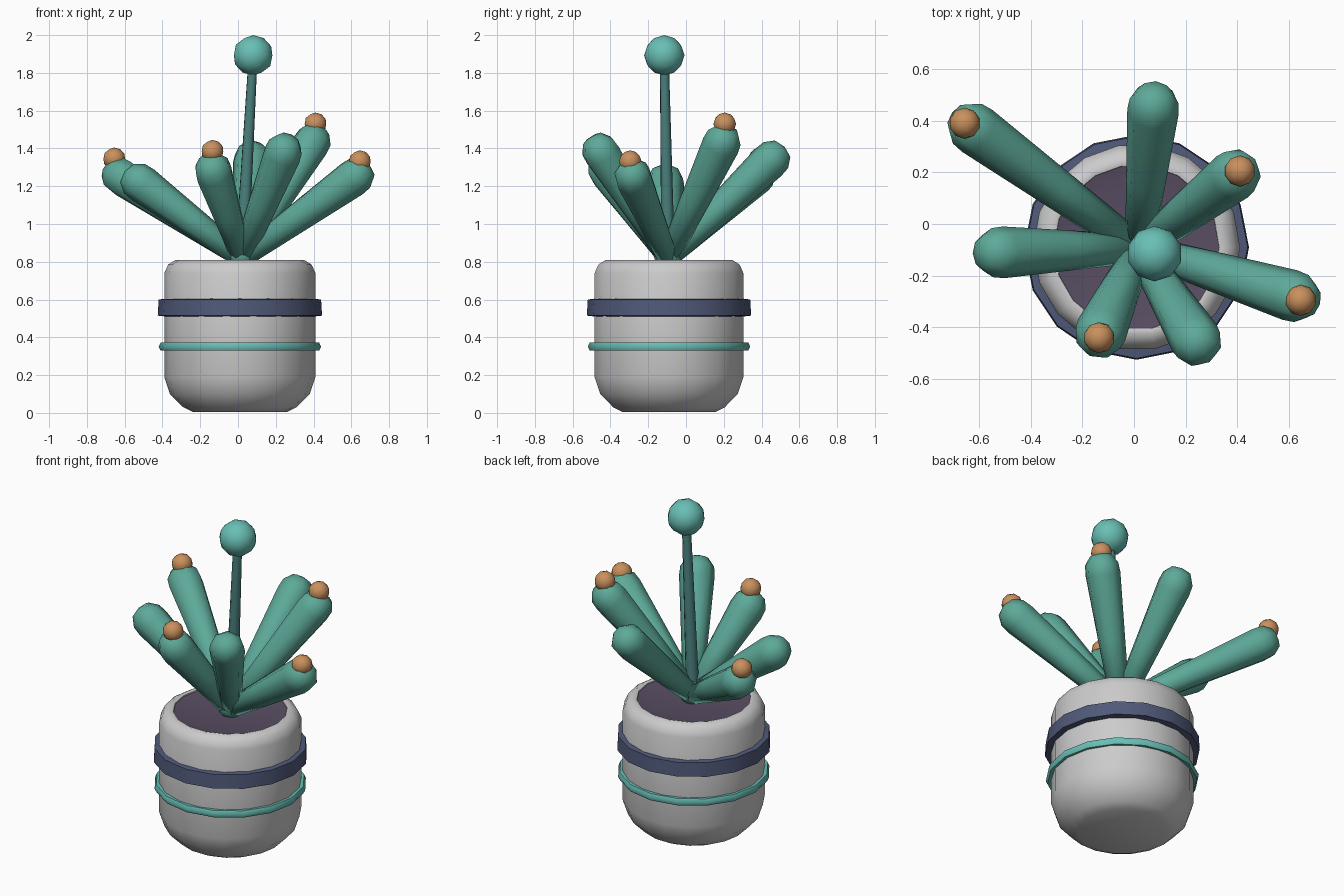
import bpy, bmesh, math
from mathutils import Vector, Matrix

if "Cube" in bpy.data.objects:
    bpy.data.objects.remove(bpy.data.objects["Cube"])

AXIS = Vector((0.01, -0.09, 0))        # centre line of the pot
BASE = Vector((0.02, -0.095, 0.82))    # point where the leaves meet


def material(name, rgb):
    m = bpy.data.materials.new(name)
    m.diffuse_color = (*rgb, 1)
    m.use_nodes = True
    m.node_tree.nodes["Principled BSDF"].inputs["Base Color"].default_value = m.diffuse_color
    return m


GREEN = material("leaf_green", (0.11, 0.40, 0.32))
TEAL = material("teal", (0.14, 0.52, 0.46))
DARK = material("stem_green", (0.07, 0.22, 0.21))
NAVY = material("navy", (0.08, 0.10, 0.19))
SOIL = material("soil_purple", (0.10, 0.075, 0.125))
ORANGE = material("orange", (0.58, 0.28, 0.11))


def finish(name, bm, mat=None, angle=50):
    bmesh.ops.recalc_face_normals(bm, faces=bm.faces)
    me = bpy.data.meshes.new(name)
    bm.to_mesh(me)
    bm.free()
    me.shade_smooth()
    me.set_sharp_from_angle(angle=math.radians(angle))
    ob = bpy.data.objects.new(name, me)
    bpy.context.collection.objects.link(ob)
    if mat:
        me.materials.append(mat)
    return ob


def lathe(bm, profile, sides, matrix, closed=False):
    """Spin (radius, height) points; radius 0 becomes a pole."""
    rings = []
    for r, h in profile:
        n = 1 if r == 0 else sides
        rings.append([bm.verts.new(matrix @ Vector((
            r * math.cos(2 * math.pi * i / sides),
            r * math.sin(2 * math.pi * i / sides), h))) for i in range(n)])
    pairs = list(zip(rings, rings[1:]))
    if closed:
        pairs.append((rings[-1], rings[0]))
    for a, b in pairs:
        for i in range(sides):
            j = (i + 1) % sides
            quad = [a[i % len(a)], a[j % len(a)], b[j % len(b)], b[i % len(b)]]
            bm.faces.new(list(dict.fromkeys(quad)))


def turned(name, profile, sides, mat=None, closed=False, angle=50):
    bm = bmesh.new()
    lathe(bm, profile, sides, Matrix.Translation(AXIS), closed)
    return finish(name, bm, mat, angle)


def aim(start, end):
    rot = (end - start).to_track_quat('Z', 'Y').to_matrix().to_4x4()
    return Matrix.Translation(start) @ rot


def ball(name, centre, radius, mat, sub=2):
    bm = bmesh.new()
    bmesh.ops.create_icosphere(bm, subdivisions=sub, radius=radius,
                               matrix=Matrix.Translation(centre))
    return finish(name, bm, mat, 60)


# Pot with rounded foot and rim, soil, and two bands
turned("pot", [(0, 0.005), (0.25, 0.005), (0.30, 0.03), (0.37, 0.10),
               (0.40, 0.19), (0.40, 0.74), (0.38, 0.785), (0.34, 0.81),
               (0.32, 0.805), (0.31, 0.76)], 18)
turned("soil", [(0, 0.785), (0.25, 0.785), (0.322, 0.80)], 18, SOIL)
turned("wide_band", [(0.39, 0.51), (0.435, 0.515), (0.43, 0.60), (0.39, 0.605)],
       16, NAVY, True, 40)
turned("thin_band", [(0.39, 0.335), (0.42, 0.33), (0.43, 0.35), (0.42, 0.372),
                     (0.39, 0.37)], 16, TEAL, True, 60)

# Club-shaped leaves fanning out from one hub
tips = [(-0.62, 0.37, 1.25), (-0.52, -0.11, 1.22), (-0.13, -0.42, 1.28),
        (0.24, -0.45, 1.38), (0.62, -0.28, 1.25), (0.39, 0.19, 1.43),
        (0.075, 0.45, 1.34)]
bm = bmesh.new()
for t in map(Vector, tips):
    d = (t - BASE).length
    lathe(bm, [(0, -0.02), (0.055, 0), (0.078, d * 0.5), (0.10, d - 0.02),
               (0.095, d + 0.035), (0.06, d + 0.085), (0, d + 0.10)],
          8, aim(BASE, t))
bmesh.ops.create_icosphere(bm, subdivisions=2, radius=0.08,
                           matrix=Matrix.Translation(BASE + Vector((0, 0, 0.02))))
finish("leaves", bm, GREEN, 70)

# Orange buds on four of the leaves
buds = [(-0.655, 0.39, 1.345), (-0.135, -0.44, 1.385),
        (0.645, -0.295, 1.33), (0.41, 0.205, 1.53)]
for i, b in enumerate(buds):
    ball(f"bud_{i + 1}", Vector(b), 0.06, ORANGE)

# Tall flower stem with round head
head = Vector((0.08, -0.115, 1.893))
bm = bmesh.new()
lathe(bm, [(0, 0), (0.038, 0), (0.025, 1.05), (0, 1.05)], 8, aim(BASE, head))
finish("flower_stem", bm, DARK)
ball("flower_head", head, 0.107, TEAL)
